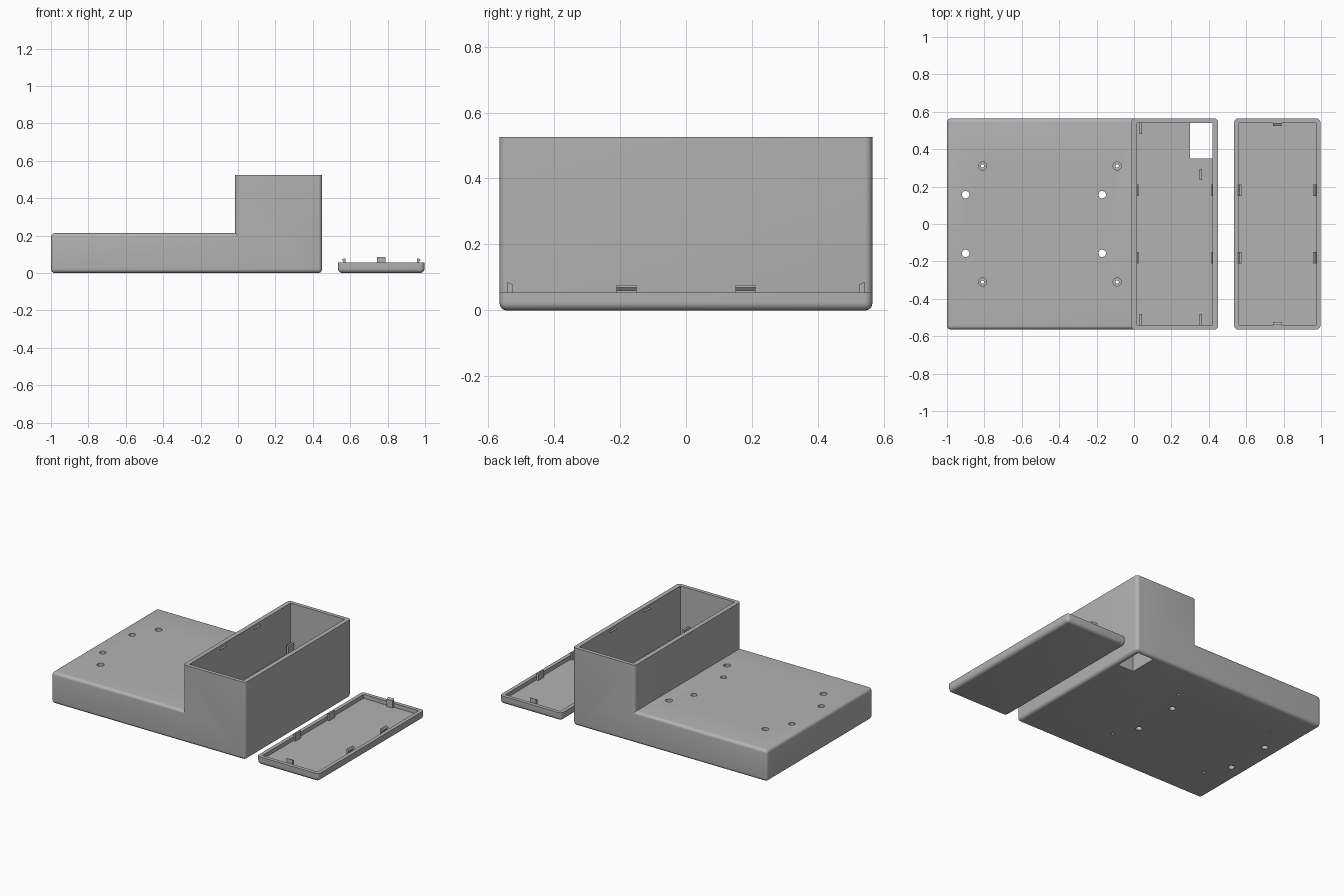
import bpy, bmesh, math
from mathutils import Matrix, Vector

cube = bpy.data.objects.get("Cube")
if cube:
    bpy.data.objects.remove(cube, do_unlink=True)

grey = bpy.data.materials.new("plain grey")
grey.use_nodes = True
tone = (0.45, 0.45, 0.45, 1)
grey.diffuse_color = tone
grey.node_tree.nodes["Principled BSDF"].inputs["Base Color"].default_value = tone


def finish(name, bm):
    bmesh.ops.recalc_face_normals(bm, faces=bm.faces)
    mesh = bpy.data.meshes.new(name)
    bm.to_mesh(mesh)
    bm.free()
    mesh.materials.append(grey)
    obj = bpy.data.objects.new(name, mesh)
    bpy.context.collection.objects.link(obj)
    return obj


def box(name, lo, hi, radius=0, rounded=None):
    """Box between two corners; edges passing the rounded test get a radius."""
    lo, hi = Vector(lo), Vector(hi)
    bm = bmesh.new()
    bmesh.ops.create_cube(bm, size=1)
    bmesh.ops.scale(bm, vec=hi - lo, verts=bm.verts)
    bmesh.ops.translate(bm, vec=(lo + hi) / 2, verts=bm.verts)
    if rounded:
        edges = [e for e in bm.edges if rounded(e.verts[0].co, e.verts[1].co)]
        bmesh.ops.bevel(bm, geom=edges, offset=radius, segments=6,
                        profile=0.5, affect='EDGES')
    return finish(name, bm)


def cylinder(name, x, y, radius, z0, z1):
    bm = bmesh.new()
    bmesh.ops.create_cone(bm, cap_ends=True, segments=24, radius1=radius,
                          radius2=radius, depth=z1 - z0,
                          matrix=Matrix.Translation((x, y, (z0 + z1) / 2)))
    return finish(name, bm)


def prism(name, profile, width, place):
    """Extrude a (depth, height) profile sideways, centred, then place it."""
    bm = bmesh.new()
    face = bm.faces.new([bm.verts.new((d, -width / 2, h)) for d, h in profile])
    out = bmesh.ops.extrude_face_region(bm, geom=[face])
    moved = [v for v in out["geom"] if isinstance(v, bmesh.types.BMVert)]
    bmesh.ops.translate(bm, vec=(0, width, 0), verts=moved)
    bmesh.ops.transform(bm, matrix=place, verts=bm.verts)
    return finish(name, bm)


def combine(target, tool, operation='DIFFERENCE'):
    mod = target.modifiers.new("combine", 'BOOLEAN')
    mod.operation, mod.solver, mod.object = operation, 'EXACT', tool
    with bpy.context.temp_override(object=target, active_object=target):
        bpy.ops.object.modifier_apply(modifier=mod.name)
    bpy.data.objects.remove(tool, do_unlink=True)


def below(top):
    """Round every edge except the ones of the open top rim."""
    return lambda a, b: min(a.z, b.z) < top - 0.001


DEPTH = 0.565      # half length along y
TOP = 0.525        # rim of the tall box
FLOOR = 0.2        # cavity floor
SLAB = 0.213       # top of the low slab

# Low slab joined to the tall open box
body = box("enclosure_body", (-1, -DEPTH, 0), (0.2, DEPTH, SLAB), 0.022,
           lambda a, b: max(a.x, b.x) < 0 or abs(a.x - b.x) > 0.1)
combine(body, box("tower", (-0.015, -DEPTH, 0), (0.45, DEPTH, TOP), 0.022,
                  below(TOP)), 'UNION')
combine(body, box("cavity", (0.015, -0.54, FLOOR), (0.42, 0.54, 0.7)))
combine(body, box("cable_opening", (0.3, 0.35, -0.1), (0.42, 0.54, 0.3)))

# Mounting holes, and screw holes with a wider upper bore
for side in (-1, 1):
    for x in (-0.9, -0.17):
        combine(body, cylinder("mount_hole", x, side * 0.157, 0.02, -0.1, 0.4))
    for x in (-0.81, -0.09):
        combine(body, cylinder("screw_hole", x, side * 0.31, 0.009, -0.1, 0.4))
        combine(body, cylinder("screw_bore", x, side * 0.31, 0.022, 0.06, 0.4))

# Support fins on the cavity floor
for i, (x, y) in enumerate([(0.035, 0.51), (0.035, -0.51),
                            (0.357, 0.265), (0.357, -0.51)]):
    box(f"support_fin_{i + 1}", (x - 0.007, y - 0.03, FLOOR - 0.005),
        (x + 0.007, y + 0.03, 0.265))

# Shallow lid lying beside the body
LID = 0.055
lid = box("lid", (0.535, -DEPTH, 0), (0.997, DEPTH, LID), 0.024, below(LID))
combine(lid, box("lid_recess", (0.56, -0.54, 0.028), (0.972, 0.54, 0.2)))

# Latch ridges in the box, and matching hooked clips on the lid
ridge = [(0.002, -0.008), (-0.008, 0), (0.002, 0.008)]
hook = [(-0.016, 0.02), (-0.004, 0.02), (-0.004, 0.06), (0.004, 0.07),
        (-0.004, 0.077), (-0.016, 0.077)]
for y in (-0.18, 0.18):
    for label, turn, wall, lip in (("left", 0, 0.42, 0.972),
                                   ("right", math.pi, 0.015, 0.56)):
        spin = Matrix.Rotation(turn, 4, 'Z')
        end = "front" if y < 0 else "back"
        prism(f"latch_ridge_{end}_{label}", ridge, 0.06,
              Matrix.Translation((wall, y, 0.5)) @ spin)
        prism(f"lid_hook_{end}_{label}", hook, 0.06,
              Matrix.Translation((lip, y, 0)) @ spin)

# Sloped end tabs on the lid
tab = [(-0.015, 0.02), (0.001, 0.02), (0.001, 0.086), (-0.015, 0.078)]
for label, sign in (("back", 1), ("front", -1)):
    prism(f"lid_tab_{label}", tab, 0.045,
          Matrix.Translation((0.765, sign * 0.54, 0))
          @ Matrix.Rotation(sign * math.pi / 2, 4, 'Z'))

# Smooth the rounded parts, keeping hard edges
for obj in (body, lid):
    with bpy.context.temp_override(object=obj, active_object=obj,
                                   selected_objects=[obj],
                                   selected_editable_objects=[obj]):
        bpy.ops.object.shade_smooth_by_angle(angle=math.radians(30))
